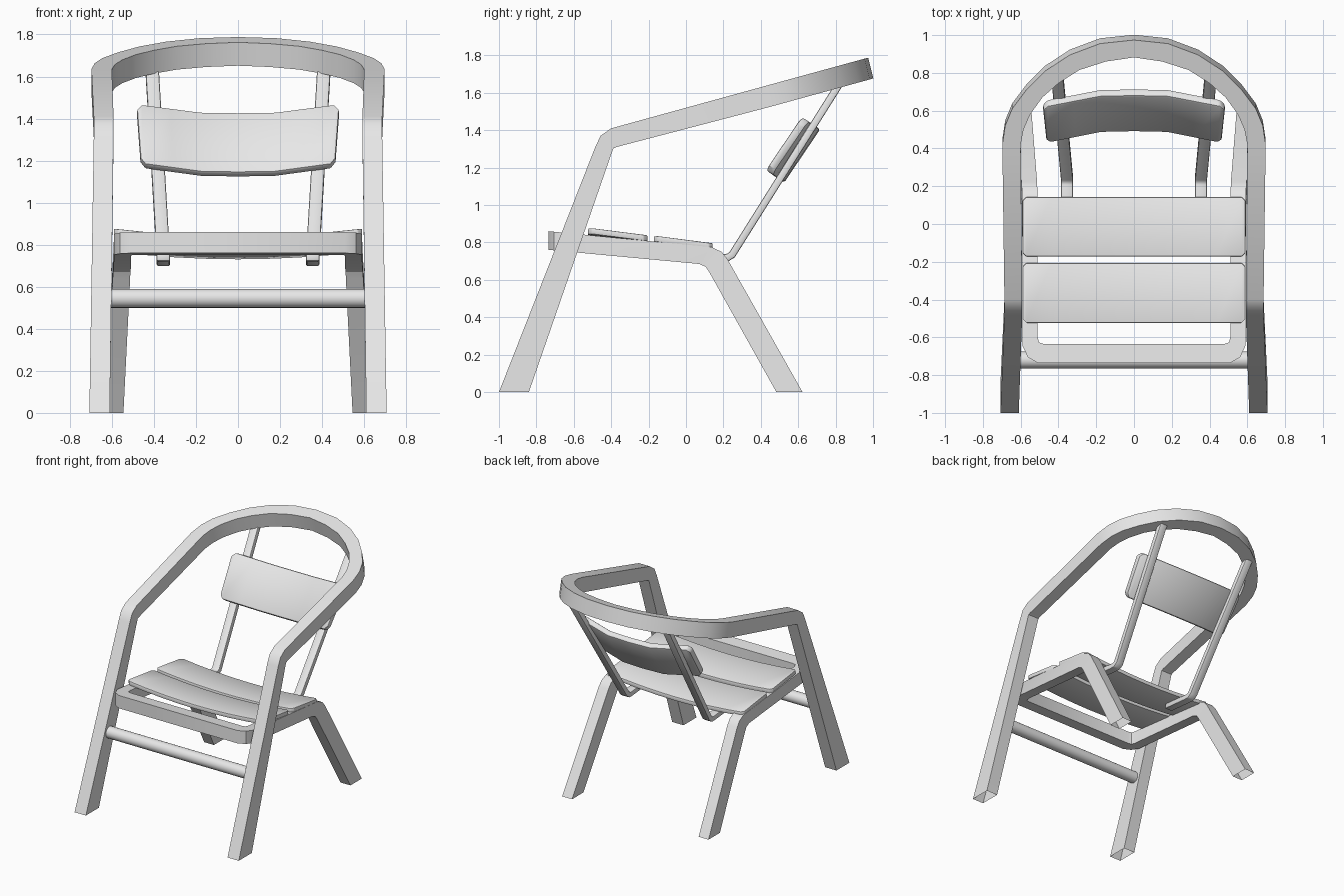
import bpy, bmesh, math
from mathutils import Vector

if "Cube" in bpy.data.objects:
    bpy.data.objects.remove(bpy.data.objects["Cube"])

grey = bpy.data.materials.new("light_grey")
grey.diffuse_color = (0.8, 0.8, 0.8, 1)
grey.use_nodes = True
grey.node_tree.nodes["Principled BSDF"].inputs["Base Color"].default_value = grey.diffuse_color


def loft(name, rings, caps=True, bevel=0.0):
    """Skin a row of four-point sections into one part."""
    bm = bmesh.new()
    rows = [[bm.verts.new(p) for p in r] for r in rings]
    for a, b in zip(rows, rows[1:]):
        for i in range(4):
            j = (i + 1) % 4
            bm.faces.new((a[i], a[j], b[j], b[i]))
    if caps:
        bm.faces.new(rows[0])
        bm.faces.new(rows[-1])
    bmesh.ops.recalc_face_normals(bm, faces=bm.faces)
    # make sure the skin faces outwards, even with open ends
    f = bm.faces[0]
    if f.normal.dot(f.calc_center_median() - sum((v.co for v in rows[0] + rows[1]), Vector()) / 8) < 0:
        bmesh.ops.reverse_faces(bm, faces=bm.faces)
    me = bpy.data.meshes.new(name)
    bm.to_mesh(me)
    bm.free()
    ob = bpy.data.objects.new(name, me)
    bpy.context.collection.objects.link(ob)
    finish(ob, bevel)
    return ob


def finish(ob, bevel=0.0):
    ob.data.materials.append(grey)
    bpy.ops.object.select_all(action='DESELECT')
    ob.select_set(True)
    bpy.context.view_layer.objects.active = ob
    if bevel:
        m = ob.modifiers.new("soft_edges", 'BEVEL')
        m.width, m.segments, m.limit_method = bevel, 2, 'ANGLE'
        m.angle_limit = math.radians(35)
        bpy.ops.object.modifier_apply(modifier=m.name)
    bpy.ops.object.shade_smooth_by_angle(angle=math.radians(32))


def mirrored(rings):
    """Continue a half sweep that ends on x = 0 to the other side."""
    return rings + [[(-x, y, z) for x, y, z in r] for r in rings[-2::-1]]


def leg_ring(xo, xi, outer, inner):
    return [(xo, *outer), (xi, *outer), (xi, *inner), (xo, *inner)]


# Front legs, arms and top rail: one continuous bent bar
def rail_ring(outer, inner):
    top = [(x, y, 1.41 + 0.275 * (y + 0.4)) for x, y in (outer, inner)]
    low = [(x, y + 0.028, z - 0.111) for x, y, z in top]
    return [top[0], top[1], low[1], low[0]]


rail = [leg_ring(0.707, 0.61, (-1.0, 0), (-0.84, 0)),
        leg_ring(0.686, 0.592, (-0.485, 1.31), (-0.395, 1.285)),
        leg_ring(0.686, 0.592, (-0.457, 1.37), (-0.388, 1.303)),
        leg_ring(0.686, 0.592, (-0.40, 1.41), (-0.372, 1.31))]
for o, i in [((0.697, 0.42), (0.6, 0.42)), ((0.682, 0.52), (0.585, 0.50)),
             ((0.645, 0.61), (0.55, 0.58)), ((0.57, 0.71), (0.485, 0.67)),
             ((0.47, 0.81), (0.40, 0.745)), ((0.34, 0.895), (0.29, 0.815)),
             ((0.18, 0.955), (0.15, 0.86)), ((0, 0.974), (0, 0.882))]:
    rail.append(rail_ring(o, i))
loft("front_legs_and_rail", mirrored(rail), caps=False)


# Rear legs and seat frame: second continuous bent bar
def seat_ring(outer, inner):
    (xo, yo), (xi, yi) = outer, inner
    top = lambda y: 0.775 - 0.0975 * (y - 0.136)
    low = lambda y: 0.685 - 0.0935 * (y - 0.07)
    return [(xo, yo, top(yo)), (xi, yi, top(yi)), (xi, yi, low(yi)), (xo, yo, low(yo))]


seat = [leg_ring(0.63, 0.545, (0.623, 0), (0.483, 0)),
        leg_ring(0.596, 0.513, (0.222, 0.71), (0.125, 0.64)),
        leg_ring(0.594, 0.512, (0.19, 0.75), (0.105, 0.67)),
        leg_ring(0.592, 0.51, (0.136, 0.775), (0.07, 0.685))]
for o, i in [((0.59, -0.645), (0.51, -0.60)), ((0.562, -0.705), (0.503, -0.627)),
             ((0.51, -0.735), (0.48, -0.635)), ((0, -0.735), (0, -0.635))]:
    seat.append(seat_ring(o, i))
loft("rear_legs_and_seat_frame", mirrored(seat), caps=False)


# Seat slats: sagging boards with clipped corners
def slat(name, y0, z0, y1, z1, thick=0.032, half=0.59):
    rings = []
    xs = [0.02 * s - s * half if k else -s * half for s in (1,) for k in (0, 1)]
    xs += [-0.44, -0.29, -0.14, 0, 0.14, 0.29, 0.44] + [-x for x in xs[::-1]]
    for x in xs:
        drop = 0.036 * (1 - (x / half) ** 2)
        cut = 0.02 if abs(x) > half - 0.01 else 0
        a, b = (y0 + cut, z0 - drop), (y1 - cut, z1 - drop)
        rings.append([(x, *a), (x, *b), (x, b[0], b[1] - thick), (x, a[0], a[1] - thick)])
    loft(name, rings, bevel=0.005)


slat("front_slat", -0.523, 0.877, -0.207, 0.841)
slat("rear_slat", -0.172, 0.835, 0.143, 0.798)

# Front stretcher
bpy.ops.mesh.primitive_cylinder_add(vertices=20, radius=0.045, depth=1.26,
                                    location=(0, -0.72, 0.545), rotation=(0, math.pi / 2, 0))
stretcher = bpy.context.object
stretcher.name = "front_stretcher"
finish(stretcher)

# Back uprights: flat strips that bend forward under the seat
path = [Vector(p) for p in [(-0.03, 0.742), (0.19, 0.72), (0.222, 0.718),
                            (0.247, 0.735), (0.825, 1.655)]]
for side, label in ((-1, "left"), (1, "right")):
    rings = []
    for k, p in enumerate(path):
        t0 = (p - path[max(k - 1, 0)]).normalized()
        t1 = (path[min(k + 1, len(path) - 1)] - p).normalized()
        t = (t0 + t1).normalized()
        n = Vector((-t.y, t.x)) * 0.02
        xc = 0.355 + 0.055 * max(0, (p.y - 0.735) / 0.92)
        a, b = p + n, p - n
        rings.append([(side * (xc - 0.032), *a), (side * (xc + 0.032), *a),
                      (side * (xc + 0.032), *b), (side * (xc - 0.032), *b)])
    loft(label + "_upright", rings, bevel=0.008)

# Backrest: tilted board, flat in the middle with wings bent forward
up, fwd, mid = Vector((0, 0.56, 0.828)), Vector((0, -0.828, 0.56)), Vector((0, 0.602, 1.275))
rings = []
for x in (-0.48, -0.455, -0.32, -0.18, 0, 0.18, 0.32, 0.455, 0.48):
    bend = 0.075 * max(0, (abs(x) - 0.16) / 0.32)
    h = 0.14 if abs(x) > 0.47 else 0.172
    ring = []
    for u, f in ((1, 1), (1, -1), (-1, -1), (-1, 1)):
        p = mid + up * (u * h) + fwd * (bend + f * 0.023)
        p.x = x * (0.985 + 0.018 * u)
        ring.append(p)
    rings.append(ring)
loft("backrest", rings, bevel=0.012)
